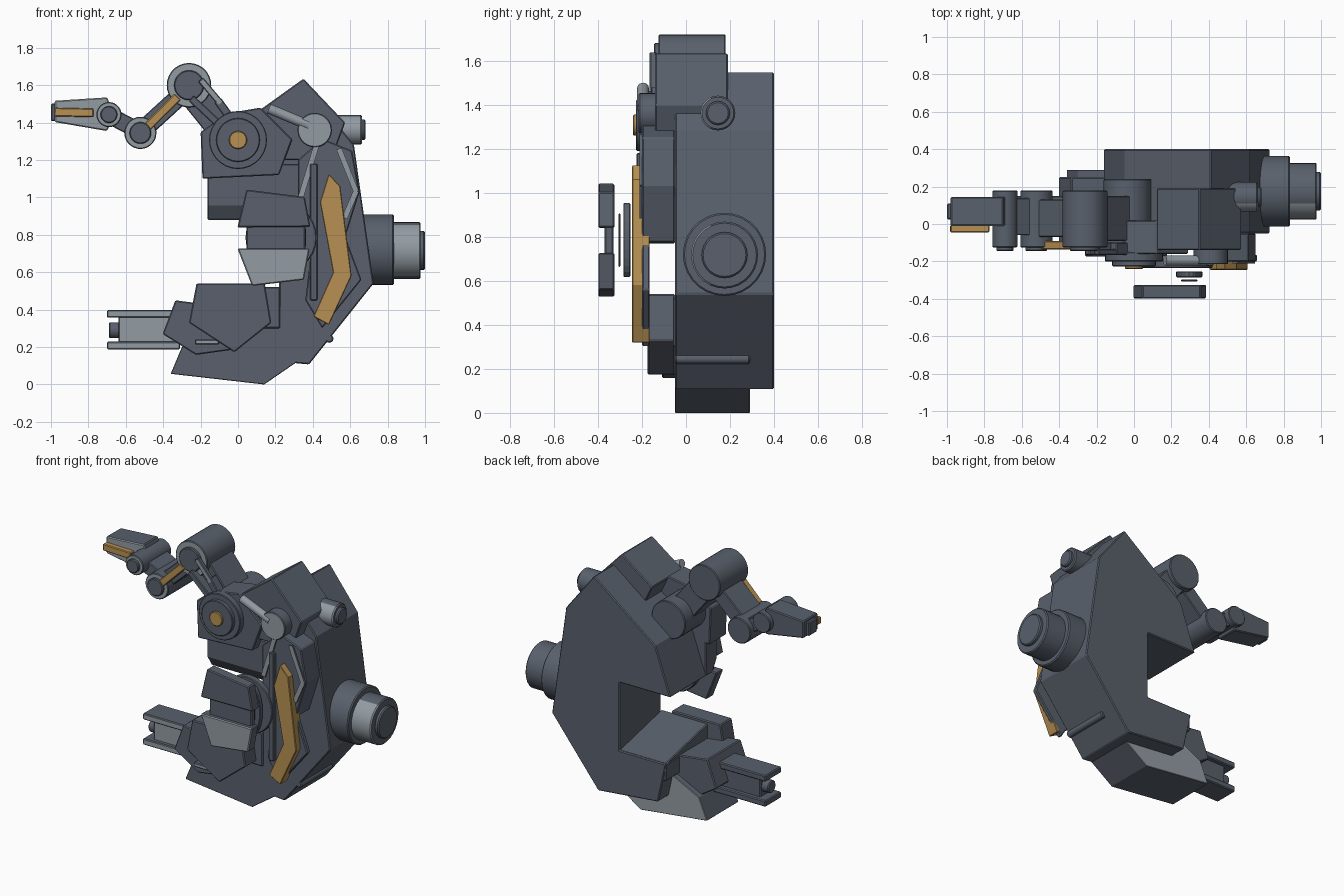
import bpy, bmesh, math
from mathutils import Vector, Matrix

cube = bpy.data.objects.get("Cube")
if cube:
    bpy.data.objects.remove(cube, do_unlink=True)


def material(name, rgb):
    m = bpy.data.materials.new(name)
    m.use_nodes = True
    m.diffuse_color = (*rgb, 1)
    m.node_tree.nodes["Principled BSDF"].inputs["Base Color"].default_value = (*rgb, 1)
    return m


SLATE = material("slate grey", (0.10, 0.118, 0.15))
PALE = material("pale steel", (0.29, 0.33, 0.365))
GOLD = material("ochre gold", (0.47, 0.28, 0.085))


def finish(name, bm, mat, face_side=0, bevel=0.006, smooth=False):
    """face_side -1 / 1 paints only faces turned to the front / back in mat."""
    bmesh.ops.recalc_face_normals(bm, faces=bm.faces[:])
    mesh = bpy.data.meshes.new(name)
    mesh.materials.append(SLATE if face_side else mat)
    if face_side:
        mesh.materials.append(mat)
        bm.normal_update()
        for f in bm.faces:
            if f.normal.y * face_side > 0.5:
                f.material_index = 1
    bm.to_mesh(mesh)
    bm.free()
    ob = bpy.data.objects.new(name, mesh)
    bpy.context.collection.objects.link(ob)
    if smooth:
        bpy.ops.object.select_all(action='DESELECT')
        ob.select_set(True)
        bpy.context.view_layer.objects.active = ob
        bpy.ops.object.shade_smooth_by_angle(angle=math.radians(35))
    if bevel:
        b = ob.modifiers.new("soft edge", 'BEVEL')
        b.width, b.segments, b.limit_method = bevel, 1, 'ANGLE'
        b.angle_limit = math.radians(40)
    return ob


def prism(name, pts, y0, y1, mat=SLATE, side=0, bevel=0.006):
    """Front outline (x, z) extruded from y0 to y1."""
    bm = bmesh.new()
    face = bm.faces.new([bm.verts.new((x, y0, z)) for x, z in pts])
    ext = bmesh.ops.extrude_face_region(bm, geom=[face])
    moved = [v for v in ext["geom"] if isinstance(v, bmesh.types.BMVert)]
    bmesh.ops.translate(bm, verts=moved, vec=(0, y1 - y0, 0))
    return finish(name, bm, mat, side, bevel)


def side_prism(name, pts, x0, x1):
    """Side outline (y, z) extruded from x0 to x1."""
    bm = bmesh.new()
    a, b = [[bm.verts.new((x, y, z)) for y, z in pts] for x in (x0, x1)]
    bm.faces.new(a)
    bm.faces.new(b)
    for i in range(len(pts)):
        j = (i + 1) % len(pts)
        bm.faces.new([a[i], a[j], b[j], b[i]])
    return finish(name, bm, SLATE)


def box(name, x0, x1, z0, z1, y0, y1, mat=SLATE, side=0):
    return prism(name, [(x0, z0), (x1, z0), (x1, z1), (x0, z1)], y0, y1, mat, side)


def bar(name, a, b, width, y0, y1, mat=SLATE, side=0, bevel=0.005):
    """Straight link between two (x, z) points."""
    a, b = Vector(a), Vector(b)
    d = (b - a).normalized() * width / 2
    n = Vector((-d.y, d.x))
    return prism(name, [a + n, a - n, b - n, b + n], y0, y1, mat, side, bevel)


def cylinder(name, a, b, r, mat=SLATE, side=0, bevel=0.006, sides=28):
    a, b = Vector(a), Vector(b)
    bm = bmesh.new()
    rot = (b - a).to_track_quat('Z', 'Y').to_matrix().to_4x4()
    bmesh.ops.create_cone(bm, cap_ends=True, segments=sides, radius1=r, radius2=r,
                          depth=(b - a).length,
                          matrix=Matrix.Translation((a + b) / 2) @ rot)
    return finish(name, bm, mat, side, bevel, True)


def disc(name, x, z, r, y0, y1, mat=SLATE, side=0, bevel=0.005):
    return cylinder(name, (x, y0, z), (x, y1, z), r, mat, side, bevel)


# C-shaped main shell with sloped lower floor
prism("main_shell", [(.41, 1.55), (.62, 1.28), (.725, .54), (.38, .107), (-.07, .15),
                     (-.13, .42), (.22, .42), (.22, .88), (-.163, .88), (-.05, 1.2)],
      -.05, .40)
side_prism("lower_floor", [(.395, .42), (-.06, .523), (-.06, .3), (.395, .3)], -.125, .225)
cylinder("shell_rod", (.488, -.05, .245), (.488, .29, .245), .022)

# Upper jaw block with sloped underside
side_prism("upper_jaw_block", [(.02, .88), (-.052, .882), (-.1, .957), (-.1, 1.18),
                               (.02, 1.18)], -.163, .36)

# Top housing and chest armour
prism("top_housing", [(.12, 1.47), (.35, 1.635), (.573, 1.4), (.5, 1.2), (.25, 1.2)],
      -.14, .19)
prism("chest_plate", [(.32, 1.2), (.45, 1.315), (.61, 1.25), (.65, 1.03), (.57, .775),
                      (.4, .77), (.32, .95)], -.2, -.05)
for i, (a, b) in enumerate([((.54, 1.26), (.632, 1.03)), ((.632, 1.035), (.57, .89)),
                            ((.42, 1.28), (.335, 1.0))]):
    bar(f"chest_trim_{i}", a, b, .03, -.212, -.195, PALE, -1, 0)
prism("torso_front", [(.4, .8), (.57, .8), (.66, .56), (.45, .3), (.36, .45)],
      -.2, -.165)
bar("chest_rod", (.405, .45), (.405, 1.18), .038, -.225, -.18)
prism("gold_stripe", [(.485, 1.127), (.547, 1.06), (.607, .58), (.486, .318),
                      (.403, .363), (.508, .6), (.438, .975)], -.245, -.165, GOLD, 0, .004)

# Top pivot with push rod
disc("top_pivot", .41, 1.36, .092, -.215, -.13, PALE, -1)
cylinder("push_rod", (.165, -.195, 1.475), (.38, -.195, 1.385), .027, PALE, 0, 0, 12)

# Side thruster and small side motor
for name, x0, x1, y, z, r, mat in [
        ("thruster_base", .6, .833, .175, .72, .189, SLATE),
        ("thruster_barrel", .82, .977, .175, .717, .152, PALE),
        ("thruster_tip", .97, 1.0, .175, .717, .104, SLATE),
        ("side_motor", .48, .662, .145, 1.362, .079, PALE),
        ("side_motor_tip", .65, .682, .145, 1.362, .054, SLATE)]:
    cylinder(name, (x0, y, z), (x1, y, z), r, mat, -1 if mat is PALE else 0, .007)

# Central rotor and clamp
disc("rotor_back", .23, .785, .19, -.235, -.19)
for name, rx, rz, y0, y1 in [("rotor_rim", .07, .168, -.285, -.253),
                             ("rotor_core", .045, .122, -.307, -.298)]:
    prism(name, [(.295 + rx * math.cos(t * math.pi / 12), .785 + rz * math.sin(t * math.pi / 12))
                 for t in range(24)], y0, y1, bevel=.004)
prism("clamp_upper", [(.045, 1.042), (.357, 1.003), (.387, .843), (-.003, .84)],
      -.398, -.325)
prism("clamp_lower", [(-.003, .727), (.383, .727), (.352, .56), (.075, .527)], -.398, -.325,
      PALE, -1)
box("clamp_bridge", .045, .36, .71, .85, -.37, -.33)

# Lower jaw armour
prism("lower_armour", [(-.36, .057), (.14, .0), (.31, .117), (.34, .3), (-.1, .3),
                       (-.3, .2)], -.05, .29, PALE, 1, .003)
prism("lower_side_plate", [(-.403, .27), (-.335, .45), (-.1, .42), (.02, .3), (0, .19),
                           (-.225, .158)], -.11, .25)
prism("lower_hex_plate", [(-.262, .33), (-.222, .54), (.143, .54), (.178, .33),
                          (-.02, .172)], -.175, -.05)
box("lower_slot", -.23, -.1, .213, .242, -.15, -.1, PALE, -1)

# Lower gripper rails
for name, z in (("rail_lower", .187), ("rail_upper", .357)):
    box(name, -.7, -.31, z, z + .042, -.02, .15, PALE, -1)
box("rail_core", -.64, -.3, .215, .365, .01, .12, PALE, -1)
cylinder("rail_nub", (-.69, .065, .29), (-.63, .065, .29), .042)

# Shoulder
disc("shoulder_drum", -.035, 1.31, .127, -.1, .24)
prism("shoulder_plate", [(-.19, 1.1), (.22, 1.12), (.29, 1.31), (.12, 1.48), (-.06, 1.45),
                         (-.2, 1.35)], -.16, .02)
for name, r, y, mat in [("shoulder_ring", .155, -.2, SLATE), ("shoulder_cap", .117, -.226, SLATE),
                        ("shoulder_hub", .048, -.24, GOLD)]:
    disc(name, 0, 1.307, r, y, -.15, mat, 0, .004)

# Arm links
bar("upper_arm", (-.25, 1.58), (-.04, 1.32), .17, -.09, .15)
bar("upper_arm_rod", (-.25, 1.53), (-.09, 1.38), .04, -.165, -.1)
bar("upper_arm_pale_rod", (-.2, 1.63), (-.09, 1.5), .035, -.165, -.135, PALE, -1)
bar("upper_arm_lower_rod", (-.11, 1.52), (-.03, 1.41), .045, -.165, -.1)
bar("forearm", (-.28, 1.57), (-.51, 1.36), .1, -.07, .13)
bar("forearm_gold_rod", (-.49, 1.372), (-.322, 1.538), .046, -.135, -.09, GOLD)
bar("wrist_link", (-.52, 1.35), (-.69, 1.44), .09, -.06, .14)

# Arm joints with pale caps and dark centres
for name, x, z, r, inner in [("elbow", -.262, 1.6, .119, .08), ("wrist", -.522, 1.345, .086, .058),
                             ("knuckle", -.69, 1.443, .067, .045)]:
    disc(name, x, z, r, -.125, .18, PALE, -1)
    disc(name + "_centre", x, z, inner, -.145, -.12)

# Hand
prism("hand", [(-.98, 1.403), (-.98, 1.517), (-.7, 1.535), (-.66, 1.44), (-.7, 1.355)],
      -.01, .145, PALE, -1)
box("finger_tip", -1.0, -.97, 1.408, 1.502, .025, .11)
bar("hand_gold_rod", (-.982, 1.457), (-.773, 1.452), .046, -.045, -.005, GOLD)
